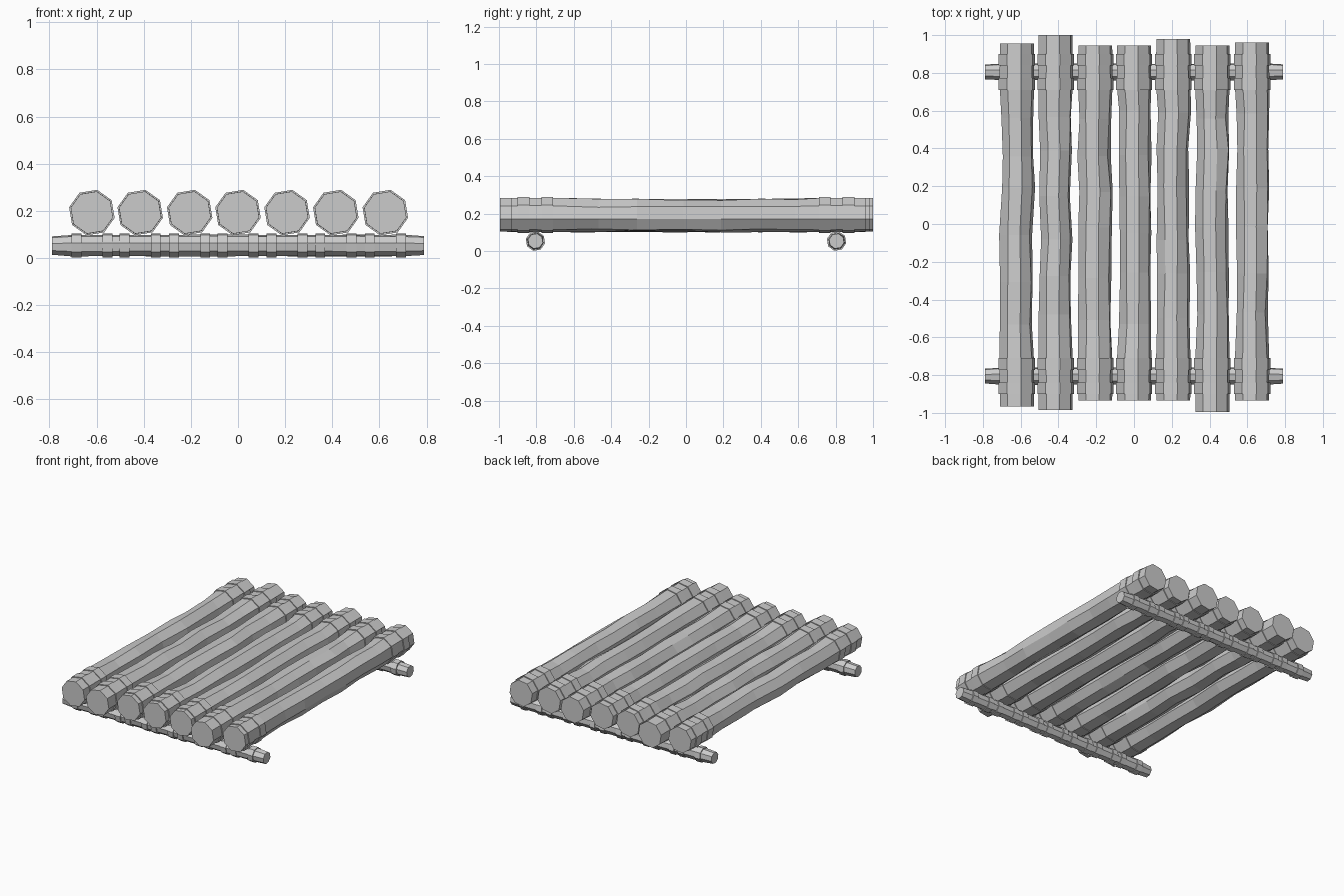
import bpy, bmesh, math, random
from mathutils import Vector

if "Cube" in bpy.data.objects:
    bpy.data.objects.remove(bpy.data.objects["Cube"])

random.seed(4)
SIDES = 8
TWIST = math.radians(-13)


def tube(name, rings, axis, wobble=0.0):
    """Capped 8-sided tube; rings = (position, radius, wobbly?, tilt) along the axis."""
    bm = bmesh.new()
    loops = []
    for pos, rad, centre, rough in rings:
        loop = []
        for i in range(SIDES):
            a = TWIST + 2 * math.pi * i / SIDES
            r = rad + (random.uniform(-wobble, wobble) if rough else 0)
            u, v = centre[0] + r * math.cos(a), centre[1] + r * math.sin(a)
            p = (u, pos, v) if axis == 'Y' else (pos, u, v)
            loop.append(bm.verts.new(p))
        loops.append(loop)
    for a, b in zip(loops, loops[1:]):
        for i in range(SIDES):
            j = (i + 1) % SIDES
            bm.faces.new((a[i], a[j], b[j], b[i]))
    bm.faces.new(loops[0])
    bm.faces.new(loops[-1])
    bmesh.ops.recalc_face_normals(bm, faces=bm.faces)
    me = bpy.data.meshes.new(name)
    bm.to_mesh(me)
    bm.free()
    ob = bpy.data.objects.new(name, me)
    bpy.context.collection.objects.link(ob)
    return ob


# x centre, front end, back end of every log
logs = [(-0.62, -0.965, 0.955), (-0.415, -0.985, 1.0), (-0.205, -0.935, 0.945),
        (0.0, -0.935, 0.945), (0.208, -0.935, 0.98), (0.415, -0.995, 0.945),
        (0.625, -0.935, 0.96)]
LOG_Z, BAR_Z, BAR_Y = 0.193, 0.053, 0.805

for n, (x, y0, y1) in enumerate(logs, 1):
    # knobbly log, straight where it is lashed
    c = (x, LOG_Z)
    rings = [(y0, 0.092, c, False), (-0.74, 0.094, c, False)]
    for y in (-0.5, -0.28, -0.05, 0.17, 0.38, 0.58):
        cc = (x + random.uniform(-0.005, 0.008), LOG_Z - 0.003)
        rings.append((y + random.uniform(-0.04, 0.04), 0.087, cc, True))
    rings += [(0.74, 0.094, c, False), (y1, 0.092, c, False)]
    tube(f"log_{n}", rings, 'Y', 0.006)

    for side, label in ((-1, "front"), (1, "back")):
        for k in (-1, 1):
            # rope round the log, either side of the crossbar
            y = side * BAR_Y + k * 0.064
            tube(f"log_rope_{label}_{n}",
                 [(y - 0.031, 0.099, c, False), (y + 0.031, 0.099, c, False)], 'Y')
            # rope round the crossbar, either side of the log
            b = (side * BAR_Y, BAR_Z)
            bx = x + k * 0.066
            tube(f"bar_rope_{label}_{n}",
                 [(bx - 0.021, 0.053, b, False), (bx + 0.021, 0.053, b, False)], 'X')

# crossbars under the logs
for side, label in ((-1, "front"), (1, "back")):
    b = (side * BAR_Y, BAR_Z)
    rings = [(-0.79, 0.040, b, False)]
    rings += [(-0.7 + 0.2 * i, 0.046, b, True) for i in range(8)]
    rings.append((0.79, 0.041, b, False))
    tube(f"crossbar_{label}", rings, 'X', 0.002)
